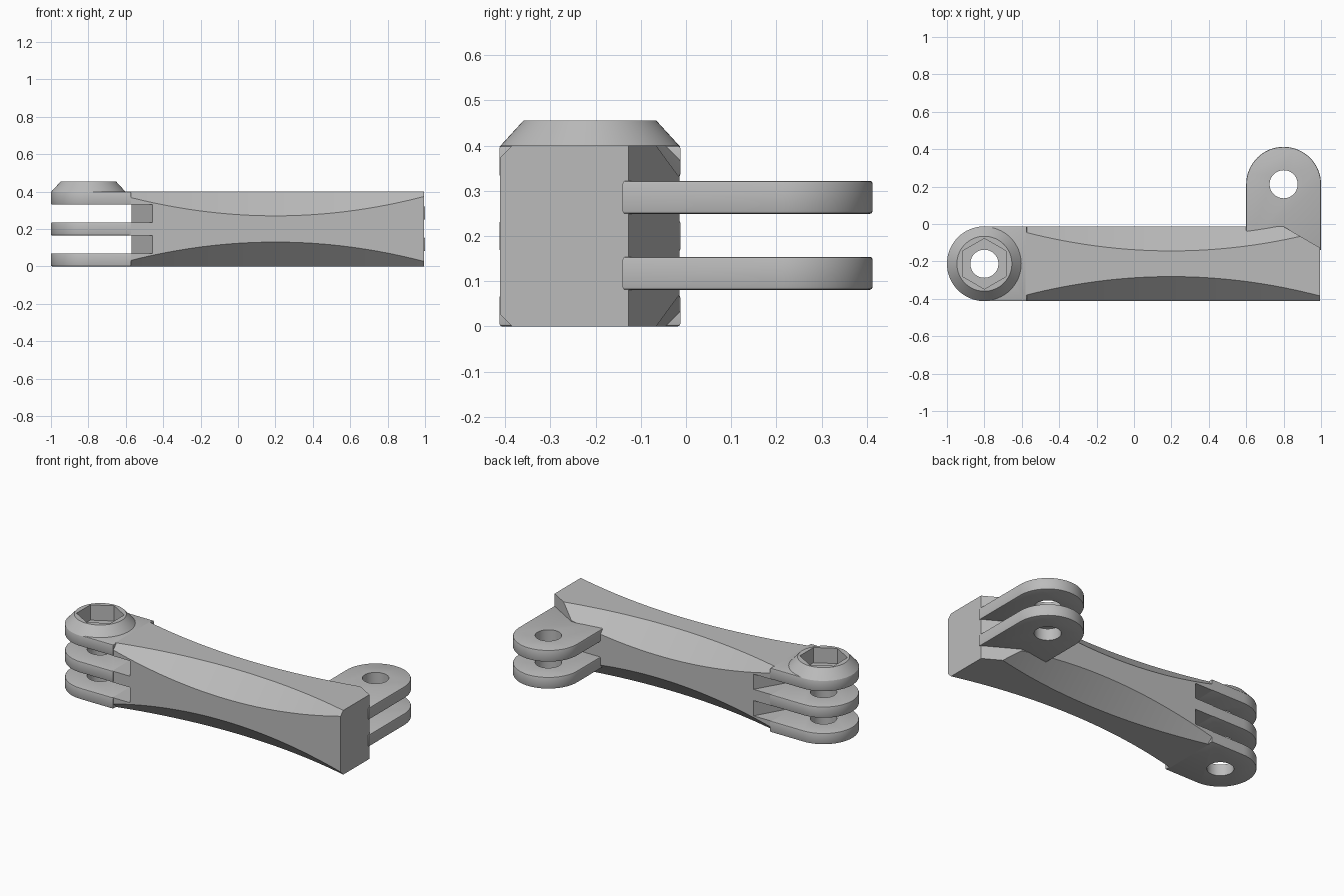
import bpy, bmesh, math

if "Cube" in bpy.data.objects:
    bpy.data.objects.remove(bpy.data.objects["Cube"], do_unlink=True)

grey = bpy.data.materials.new("plain grey")
grey.use_nodes = True
grey.diffuse_color = (0.5, 0.5, 0.5, 1)
grey.node_tree.nodes["Principled BSDF"].inputs["Base Color"].default_value = (0.5, 0.5, 0.5, 1)

AXIS_Y = 0.2125      # pivots sit at -AXIS_Y (left) and +AXIS_Y (right)
PIVOT_X = 0.8
R = 0.2              # knuckle radius
HOLE = 0.075


def to_object(name, bm):
    bmesh.ops.recalc_face_normals(bm, faces=bm.faces)
    mesh = bpy.data.meshes.new(name)
    bm.to_mesh(mesh)
    bm.free()
    mesh.materials.append(grey)
    obj = bpy.data.objects.new(name, mesh)
    bpy.context.collection.objects.link(obj)
    return obj


def prism(name, outline, z0, z1, bevel=0):
    """Extrude an xy outline from z0 to z1, softening the rim if asked."""
    bm = bmesh.new()
    base = bm.faces.new([bm.verts.new((x, y, z0)) for x, y in outline])
    made = bmesh.ops.extrude_face_region(bm, geom=[base])["geom"]
    for v in made:
        if isinstance(v, bmesh.types.BMVert):
            v.co.z = z1
    if bevel:
        rim = [e for e in bm.edges if abs(e.verts[0].co.z - e.verts[1].co.z) < 1e-6]
        bmesh.ops.bevel(bm, geom=rim, offset=bevel, segments=2, profile=0.5, affect="EDGES")
    return to_object(name, bm)


def circle(cx, cy, r, n, start=0.0, sweep=math.tau):
    steps = n if sweep == math.tau else n - 1
    return [(cx + r * math.cos(start + sweep * i / steps),
             cy + r * math.sin(start + sweep * i / steps)) for i in range(n)]


def cut(obj, cutters):
    """Subtract each cutter and bake the result."""
    for c in cutters:
        c.hide_render = True
        mod = obj.modifiers.new("cut", "BOOLEAN")
        mod.operation, mod.solver, mod.object = "DIFFERENCE", "EXACT", c
    deps = bpy.context.evaluated_depsgraph_get()
    mesh = bpy.data.meshes.new_from_object(obj.evaluated_get(deps))
    obj.modifiers.clear()
    obj.data = mesh


# Arm body: square bar whose corner chamfers swell towards the middle
def section(x):
    c = 0.13 - 0.164 * (x - 0.2) ** 2
    h, zh = 0.1985, 0.2
    quarter = [(h, zh - c), (h - c, zh)]
    ring = quarter + [(-y, z) for y, z in reversed(quarter)]
    ring += [(-y, -z) for y, z in ring]
    return [(x, y - AXIS_Y, z + zh) for y, z in ring]


bm = bmesh.new()
rings = []
x0, x1, count = -0.58, 0.995, 32
for i in range(count + 1):
    rings.append([bm.verts.new(p) for p in section(x0 + (x1 - x0) * i / count)])
for a, b in zip(rings, rings[1:]):
    for k in range(8):
        bm.faces.new((a[k], a[(k + 1) % 8], b[(k + 1) % 8], b[k]))
bm.faces.new(rings[0])
bm.faces.new(rings[-1])
body = to_object("arm_body", bm)

# Wedge-ended slots at the left, angled relief at the right
wedge = [(-1.1, -0.5), (-0.405, -0.5), (-0.57, -AXIS_Y), (-0.405, 0.075), (-1.1, 0.075)]
cutters = [prism("slot_cutter", wedge, z, z + 0.095) for z in (0.07, 0.235)]
relief = [(0.8, -0.014), (1.1, -0.188), (1.1, 0.05), (0.8, 0.05)]
cutters.append(prism("relief_cutter", relief, -0.1, 0.5))
cut(body, cutters)

# Shared cutters for the pivots
left_hole = prism("left_hole_cutter", circle(-PIVOT_X, -AXIS_Y, HOLE, 48), -0.1, 0.6)
right_hole = prism("right_hole_cutter", circle(PIVOT_X, AXIS_Y, HOLE, 48), -0.1, 0.6)
socket = prism("socket_cutter", circle(-PIVOT_X, -AXIS_Y, 0.135, 6, math.pi / 2), 0.36, 0.6)
cutters += [left_hole, right_hole, socket]
parts = [body]

# Three left prongs
outline = circle(-PIVOT_X, -AXIS_Y, R, 33, math.pi / 2, math.pi)
outline += [(-0.572, -AXIS_Y - R), (-0.572, -AXIS_Y + R)]
for label, z in (("lower", 0.0), ("middle", 0.165), ("upper", 0.33)):
    prong = prism(label + "_prong", outline, z, z + 0.07, 0.006)
    cut(prong, [left_hole, socket] if label == "upper" else [left_hole])
    parts.append(prong)

# Conical nut boss with hexagonal socket
bm = bmesh.new()
bmesh.ops.create_cone(bm, cap_ends=True, segments=64, radius1=R, radius2=0.147, depth=0.058)
bmesh.ops.translate(bm, verts=bm.verts, vec=(-PIVOT_X, -AXIS_Y, 0.426))
boss = to_object("nut_boss", bm)
cut(boss, [left_hole, socket])
parts.append(boss)

# Two right fingers
outline = circle(PIVOT_X, AXIS_Y, R, 33, 0, math.pi)
outline += [(PIVOT_X - R, -0.14), (PIVOT_X + R, -0.14)]
for label, z in (("lower", 0.081), ("upper", 0.249)):
    finger = prism(label + "_finger", outline, z, z + 0.073, 0.006)
    cut(finger, [right_hole])
    parts.append(finger)

for c in cutters:
    bpy.data.objects.remove(c, do_unlink=True)

# Smooth the curves, keep the edges crisp
bpy.ops.object.select_all(action="DESELECT")
for p in parts:
    p.select_set(True)
bpy.context.view_layer.objects.active = body
bpy.ops.object.shade_smooth_by_angle(angle=math.radians(25))
